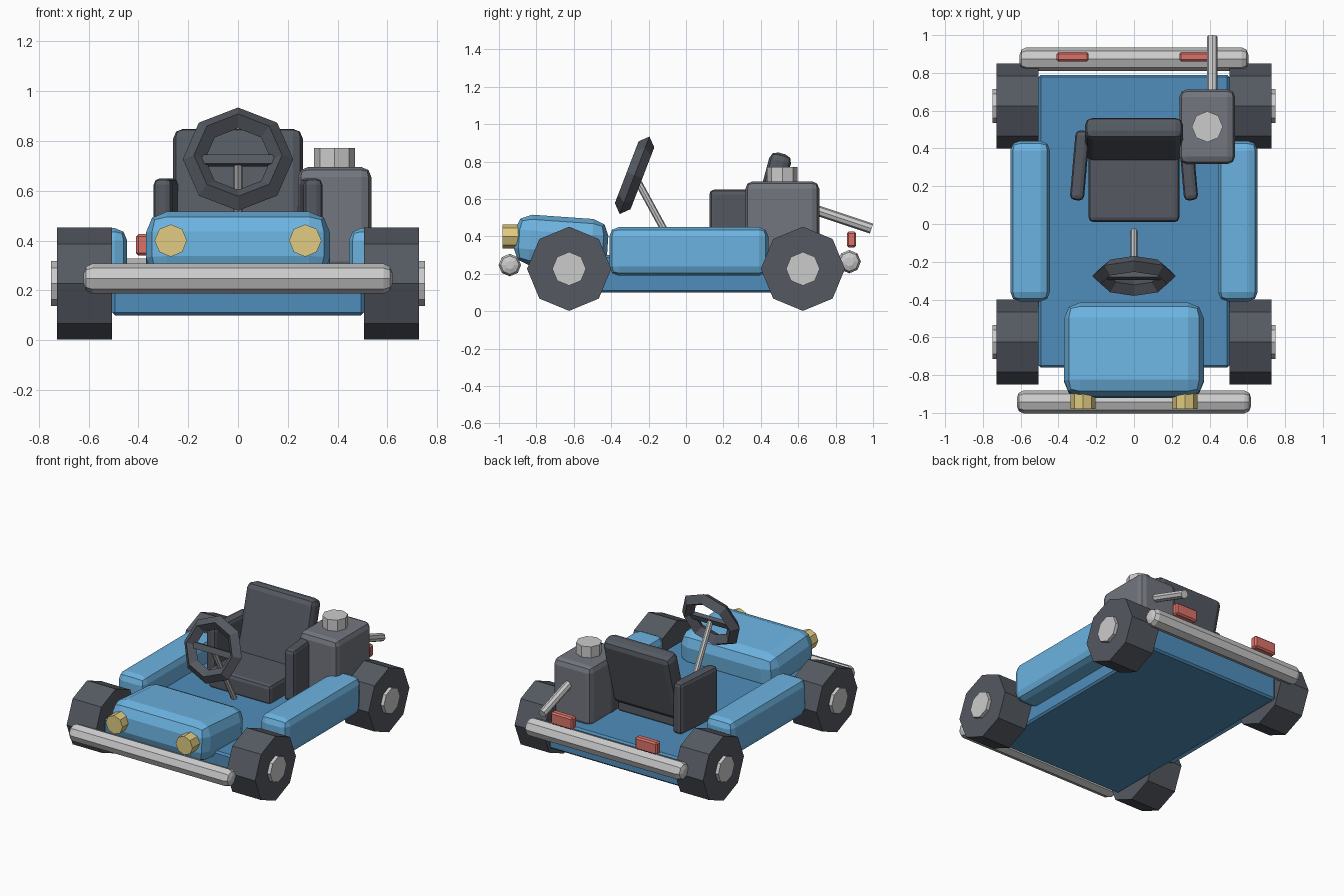
import bpy, bmesh, math
from mathutils import Vector, Matrix

if "Cube" in bpy.data.objects:
    bpy.data.objects.remove(bpy.data.objects["Cube"])

def mat(name, c):
    m = bpy.data.materials.new(name)
    m.diffuse_color = (*c, 1)
    m.use_nodes = True
    m.node_tree.nodes["Principled BSDF"].inputs["Base Color"].default_value = m.diffuse_color
    return m

BLUE = mat("body_blue", (0.15, 0.45, 0.75))
DEEP = mat("floor_blue", (0.08, 0.27, 0.50))
DARK = mat("dark", (0.09, 0.10, 0.12))
STEEL = mat("steel", (0.65, 0.65, 0.65))
GREY = mat("engine_grey", (0.17, 0.18, 0.21))
YELLOW = mat("lamp_yellow", (0.75, 0.60, 0.22))
RED = mat("lamp_red", (0.70, 0.17, 0.14))

def finish(name, bm, m, matrix, bevel=0, seg=2):
    me = bpy.data.meshes.new(name)
    bm.to_mesh(me)
    bm.free()
    ob = bpy.data.objects.new(name, me)
    bpy.context.collection.objects.link(ob)
    ob.matrix_world = matrix
    me.materials.append(m)
    if bevel:
        b = ob.modifiers.new("bevel", "BEVEL")
        b.width, b.segments = bevel, seg
        b.limit_method, b.angle_limit = "ANGLE", math.radians(60)
    return ob

def box(name, loc, size, m, bevel=0, seg=2, rx=0, rz=0):
    bm = bmesh.new()
    bmesh.ops.create_cube(bm, size=1)
    bmesh.ops.scale(bm, vec=size, verts=bm.verts)
    rot = Matrix.Rotation(math.radians(rz), 4, "Z") @ Matrix.Rotation(math.radians(rx), 4, "X")
    return finish(name, bm, m, Matrix.Translation(loc) @ rot, bevel, seg)

def rod(name, a, b, r, m, bevel=0, seg=2):
    # eight-sided cylinder from a to b, a corner always on the vertical plane
    a, b = Vector(a), Vector(b)
    bm = bmesh.new()
    bmesh.ops.create_cone(bm, cap_ends=True, segments=8, radius1=r, radius2=r, depth=(b - a).length)
    rot = (b - a).to_track_quat("Z", "Y").to_matrix().to_4x4()
    return finish(name, bm, m, Matrix.Translation((a + b) / 2) @ rot, bevel, seg)

# body
box("chassis", (0, 0.015, 0.20), (1.01, 1.55, 0.20), DEEP, 0.012, 1)
box("hood", (0, -0.668, 0.37), (0.74, 0.50, 0.27), BLUE, 0.085, 2, rx=-4)
for s, side in ((-1, "left"), (1, "right")):
    box(f"{side}_side_pod", (0.55 * s, 0.015, 0.32), (0.21, 0.85, 0.26), BLUE, 0.05)

    # wheels and hubs
    for y, end in ((-0.625, "front"), (0.625, "rear")):
        rod(f"{end}_{side}_wheel", (0.505 * s, y, 0.227), (0.727 * s, y, 0.227), 0.225, DARK)
        rod(f"{end}_{side}_hub", (0.65 * s, y, 0.227), (0.75 * s, y, 0.227), 0.09, STEEL)

    # lights
    rod(f"{side}_headlight", (0.27 * s, -0.85, 0.40), (0.27 * s, -0.98, 0.40), 0.065, YELLOW)
    box(f"{side}_tail_light", (0.325 * s, 0.885, 0.383), (0.17, 0.05, 0.085), RED, 0.01, 1)

    # seat sides
    box(f"{side}_seat_bolster", (0.287 * s, 0.31, 0.47), (0.075, 0.37, 0.36), DARK, 0.025, 2, rz=5 * s)

# bumpers
rod("front_bumper", (-0.62, -0.942, 0.247), (0.62, -0.942, 0.247), 0.06, STEEL, 0.035)
rod("rear_bumper", (-0.605, 0.873, 0.265), (0.605, 0.873, 0.265), 0.062, STEEL, 0.035)

# seat
box("seat_base", (0, 0.215, 0.355), (0.48, 0.41, 0.14), DARK, 0.025)
box("seat_back", (0, 0.45, 0.607), (0.52, 0.12, 0.49), DARK, 0.04, 2, rx=-15)

# engine
box("engine_block", (0.388, 0.515, 0.485), (0.295, 0.395, 0.42), GREY, 0.04)
rod("engine_cap", (0.388, 0.515, 0.66), (0.388, 0.515, 0.772), 0.082, STEEL)
rod("exhaust_pipe", (0.415, 0.60, 0.573), (0.415, 0.992, 0.442), 0.028, STEEL)

# steering
bm = bmesh.new()
N, R, r = 8, 0.177, 0.045
ring = []
for i in range(N):
    a = 2 * math.pi * i / N
    ring.append([bm.verts.new(((R + dr) * math.cos(a), (R + dr) * math.sin(a), dz))
                 for dr, dz in ((r, 0), (0, r), (-r, 0), (0, -r))])
for i in range(N):
    p, q = ring[i], ring[(i + 1) % N]
    for j in range(4):
        k = (j + 1) % 4
        bm.faces.new((p[j], q[j], q[k], p[k]))
tilt = Matrix.Rotation(math.radians(69), 4, "X")
finish("steering_wheel", bm, DARK, Matrix.Translation((0, -0.275, 0.727)) @ tilt)
box("steering_spoke", (0, -0.275, 0.722), (0.32, 0.04, 0.03), DARK, rx=69)
rod("steering_column", (0, -0.272, 0.72), (0, -0.04, 0.295), 0.019, STEEL)
